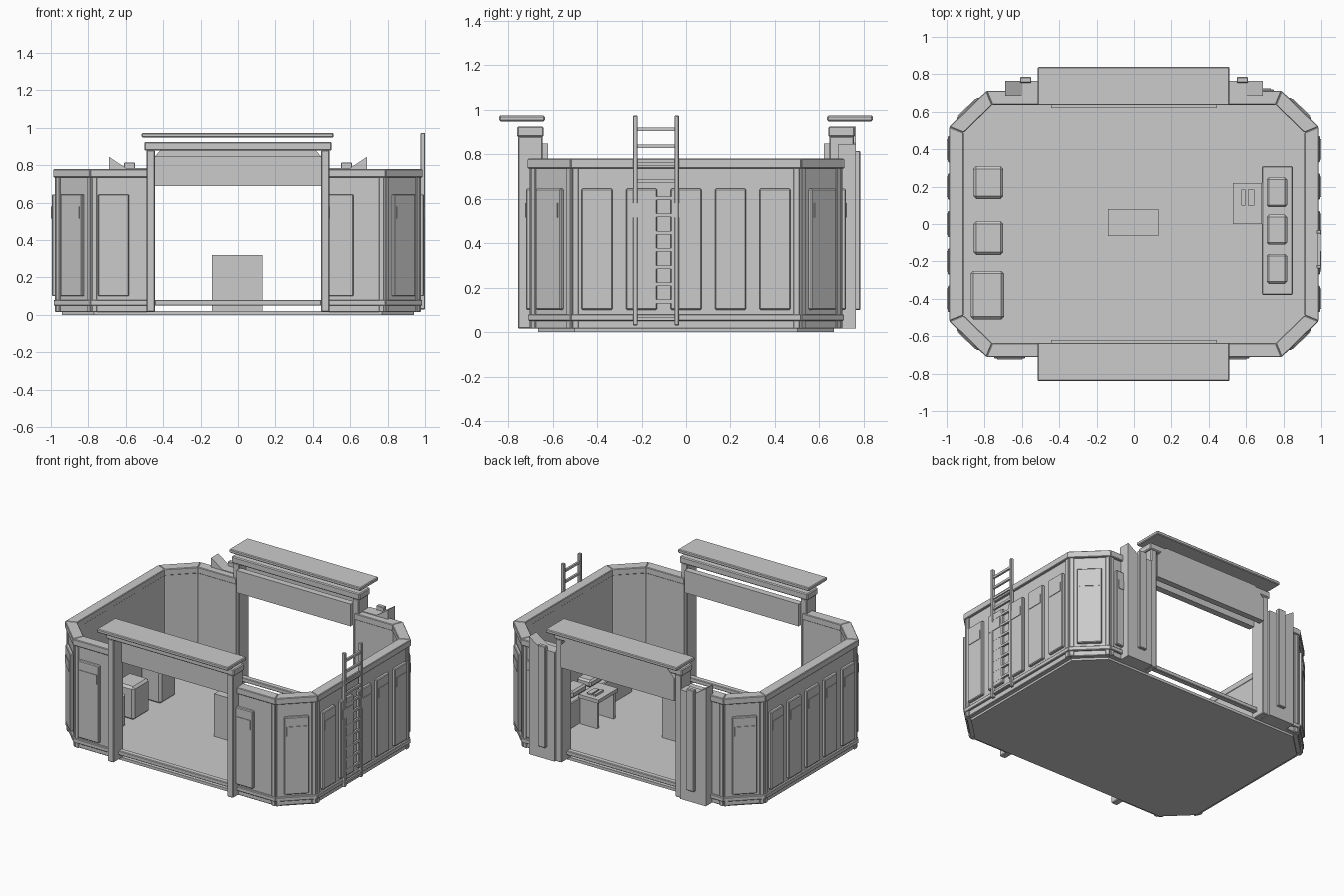
import bpy, bmesh, math
from mathutils import Vector

cube = bpy.data.objects.get("Cube")
if cube:
    bpy.data.objects.remove(cube, do_unlink=True)

grey = bpy.data.materials.new("plain_grey")
grey.use_nodes = True
COLOUR = (0.6, 0.6, 0.6, 1)
grey.diffuse_color = COLOUR
grey.node_tree.nodes["Principled BSDF"].inputs["Base Color"].default_value = COLOUR


def prism(name, base, offset, bevel=0.0):
    """Extrude a polygon of 3D points along an offset vector."""
    bm = bmesh.new()
    face = bm.faces.new([bm.verts.new(p) for p in base])
    ext = bmesh.ops.extrude_face_region(bm, geom=[face])
    verts = [g for g in ext["geom"] if isinstance(g, bmesh.types.BMVert)]
    bmesh.ops.translate(bm, verts=verts, vec=Vector(offset))
    bmesh.ops.recalc_face_normals(bm, faces=bm.faces)
    mesh = bpy.data.meshes.new(name)
    bm.to_mesh(mesh)
    bm.free()
    mesh.materials.append(grey)
    obj = bpy.data.objects.new(name, mesh)
    bpy.context.scene.collection.objects.link(obj)
    if bevel:
        mod = obj.modifiers.new("bevel", 'BEVEL')
        mod.width = bevel
        mod.segments = 1
    return obj


def box(name, x, y, z, bevel=0.0):
    base = [(x[0], y[0], z[0]), (x[1], y[0], z[0]), (x[1], y[1], z[0]), (x[0], y[1], z[0])]
    return prism(name, base, (0, 0, z[1] - z[0]), bevel)


def octagon(d):
    """Inner room outline pushed outward by d, counter-clockwise from the +x side."""
    k = d * math.tan(math.pi / 8)
    ax, ay, bx, by = 0.915 + d, 0.49 + k, 0.76 + k, 0.64 + d
    return [Vector(p) for p in ((ax, -ay), (ax, ay), (bx, by), (-bx, by),
                                (-ax, ay), (-ax, -ay), (-bx, -by), (bx, -by))]


def wall_strip(name, i, d0, d1, z0, z1, bevel=0.004):
    """One side of the octagonal shell; front and back sides leave a doorway."""
    inner, outer = octagon(d0), octagon(d1)
    j = (i + 1) % 8
    a, b, c, d = inner[i], outer[i], outer[j], inner[j]
    if i in (2, 6):
        s = 1 if i == 2 else -1
        door = 0.46
        quads = [(a, b, Vector((s * door, b.y)), Vector((s * door, a.y))),
                 (d, c, Vector((-s * door, c.y)), Vector((-s * door, d.y)))]
    else:
        quads = [(a, b, c, d)]
    for q in quads:
        prism(name, [(p.x, p.y, z0) for p in q], (0, 0, z1 - z0), bevel)


def plate_on(name, mid, tangent, normal, width, depth, z, bevel=0.0):
    """Upright plate standing on a wall face."""
    p, q = mid - tangent * width / 2, mid + tangent * width / 2
    base = [p, q, q + normal * depth, p + normal * depth]
    prism(name, [(v.x, v.y, z[0]) for v in base], (0, 0, z[1] - z[0]), bevel)


# Floor
prism("floor", [(p.x, p.y, 0) for p in octagon(0.025)], (0, 0, 0.02))

# Shell walls, rails, panels and corner posts
WALL = 0.055
face = octagon(WALL)
for i in range(8):
    wall_strip("wall", i, 0, WALL, 0.015, 0.77)
    wall_strip("top_rail", i, -0.003, 0.072, 0.735, 0.78)
    wall_strip("bottom_rail", i, 0.04, 0.07, 0.05, 0.08)
    a, b = face[i], face[(i + 1) % 8]
    t = (b - a).normalized()
    n = Vector((t.y, -t.x))
    mid = (a + b) / 2
    if i in (0, 4):
        spots, width = [-0.4, -0.2, 0, 0.2, 0.4], 0.14
    elif i in (2, 6):
        spots, width = [-0.665, 0.535], 0.165
    else:
        spots, width = [0], 0.16
    for s in spots:
        m = mid + t * s
        plate_on("wall_panel", m, t, n, width, 0.025, (0.1, 0.645), 0.005)
        plate_on("panel_label", m + n * 0.025, t, n, width - 0.03, 0.004, (0.515, 0.58))
    radial = (n + Vector((-t.x, -t.y))).normalized()
    for side, corner in ((1, a), (-1, b)):
        c = corner + t * side * 0.016
        plate_on("corner_post", c - n * 0.01, t, n, 0.028, 0.018, (0.015, 0.775), 0.003)

# Gateways at front and back
for s, end in ((-1, "front"), (1, "back")):
    def span(p, q):
        return sorted((s * p, s * q))
    for m in (-1, 1):
        box(end + "_gate_post", sorted((m * 0.443, m * 0.49)), span(0.645, 0.755), (0.015, 0.88), 0.005)
    box(end + "_gate_beam", (-0.5, 0.5), span(0.64, 0.76), (0.878, 0.925), 0.006)
    box(end + "_awning", (-0.515, 0.51), span(0.635, 0.84), (0.948, 0.973), 0.005)
    box(end + "_header", (-0.445, 0.445), span(0.62, 0.665), (0.69, 0.847))
    box(end + "_threshold", (-0.445, 0.445), span(0.66, 0.7), (0.05, 0.08), 0.004)

# Back sign board with clipped top corners
outline = [(-0.443, 0.69), (0.443, 0.69), (0.443, 0.85), (0.37, 0.925), (-0.37, 0.925), (-0.443, 0.85)]
prism("back_sign_board", [(x, 0.72, z) for x, z in outline], (0, 0.044, 0))

# Back buttresses with sloped tops and strips
for m in (-1, 1):
    outline = [(0.49, 0.015), (0.69, 0.015), (0.69, 0.845), (0.6, 0.785), (0.49, 0.785)]
    prism("back_buttress", [(m * x, 0.685, z) for x, z in outline], (0, 0.08, 0))
    box("buttress_strip", sorted((m * 0.55, m * 0.61)), (0.755, 0.785), (0.1, 0.815), 0.004)

# Ladder on the right wall
for y in (-0.228, -0.042):
    box("ladder_rail", (0.976, 1.0), (y - 0.01, y + 0.01), (0.03, 0.973), 0.003)
for k in range(12):
    z = 0.06 + k * 0.0775
    box("ladder_rung", (0.982, 0.996), (-0.228, -0.042), (z - 0.008, z + 0.008))

# Central block
box("centre_block", (-0.14, 0.13), (-0.065, 0.08), (0.015, 0.32))

# Cabinets along one wall
for x0, x1, y0, y1 in ((-0.86, -0.7, 0.135, 0.31), (-0.86, -0.7, -0.165, 0.015), (-0.875, -0.695, -0.51, -0.25)):
    box("cabinet", (x0, x1), (y0, y1), (0.015, 0.25), 0.015)

# Bench with seats
box("bench", (0.685, 0.85), (-0.38, 0.31), (0.015, 0.2), 0.006)
for y in (0.17, -0.03, -0.24):
    box("bench_box", (0.71, 0.82), (y - 0.08, y + 0.08), (0.2, 0.25), 0.012)

# Desk with two leg panels and small items
box("desk_top", (0.53, 0.685), (0.0, 0.22), (0.205, 0.23))
for y in (0.01, 0.19):
    box("desk_leg", (0.545, 0.68), (y, y + 0.02), (0.015, 0.205))
box("desk_item", (0.575, 0.595), (0.1, 0.185), (0.23, 0.245))
box("desk_item", (0.61, 0.645), (0.1, 0.185), (0.23, 0.24))
